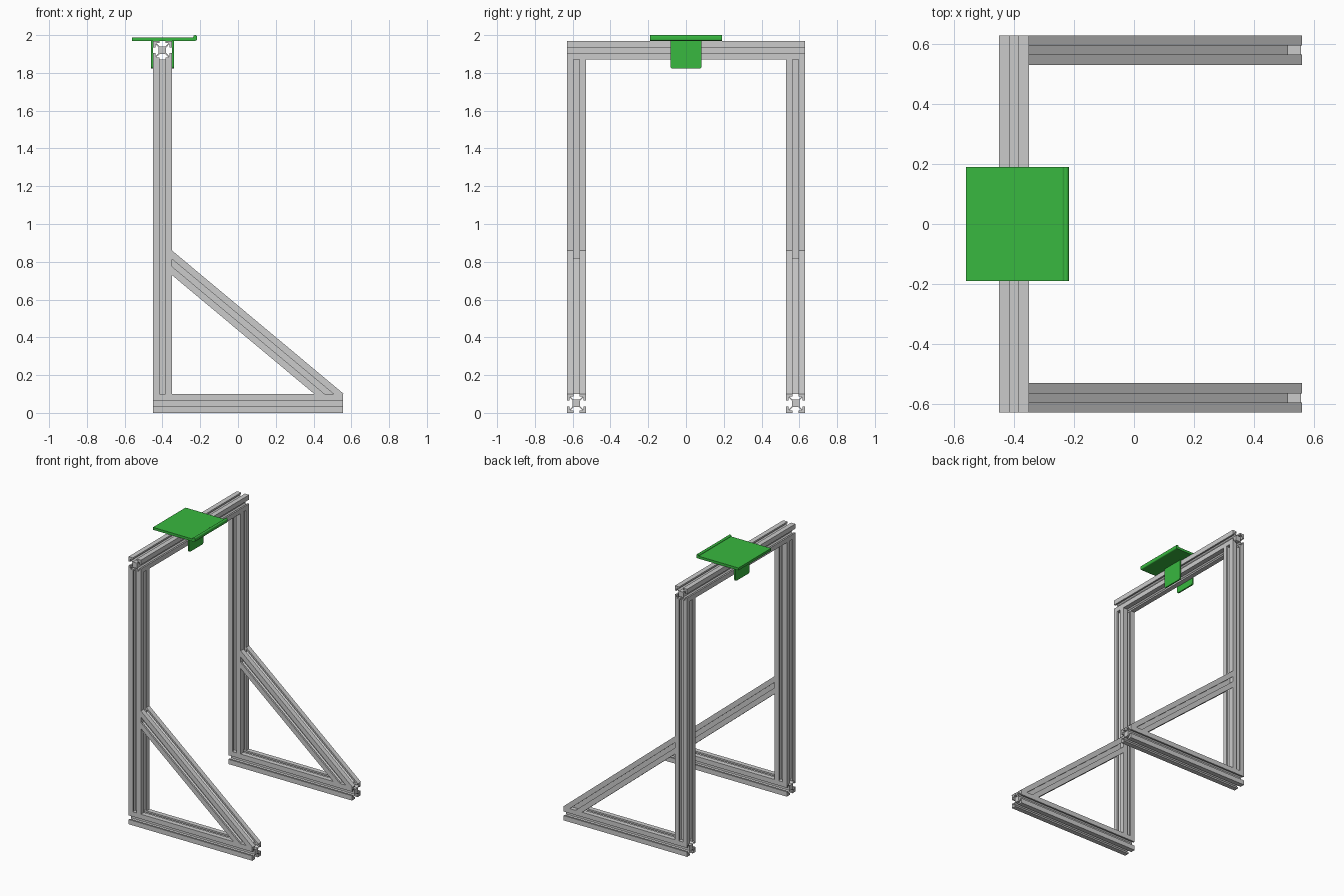
import bpy, bmesh, math
from mathutils import Vector

if "Cube" in bpy.data.objects:
    bpy.data.objects.remove(bpy.data.objects["Cube"])

green = bpy.data.materials.new("green")
green.diffuse_color = (0.04, 0.48, 0.05, 1)
green.use_nodes = True
green.node_tree.nodes["Principled BSDF"].inputs["Base Color"].default_value = green.diffuse_color


def prism(name, rings, mat=None):
    """Solid between two matching outlines."""
    bm = bmesh.new()
    a, b = [[bm.verts.new(p) for p in ring] for ring in rings]
    bm.faces.new(a)
    bm.faces.new(b[::-1])
    for i in range(len(a)):
        j = (i + 1) % len(a)
        bm.faces.new((a[i], b[i], b[j], a[j]))
    bmesh.ops.recalc_face_normals(bm, faces=bm.faces)
    me = bpy.data.meshes.new(name)
    bm.to_mesh(me)
    bm.free()
    ob = bpy.data.objects.new(name, me)
    bpy.context.collection.objects.link(ob)
    if mat:
        me.materials.append(mat)
    return ob


# Slotted rail cross-section: one side repeated four times
side = [(0.05, -0.05), (0.05, -0.015), (0.038, -0.015), (0.038, -0.031),
        (0.035, -0.031), (0.02, -0.015), (0.02, 0.015), (0.035, 0.031),
        (0.038, 0.031), (0.038, 0.015), (0.05, 0.015)]
profile = []
for k in range(4):
    c, s = round(math.cos(k * math.pi / 2)), round(math.sin(k * math.pi / 2))
    profile += [(c * u - s * v, s * u + c * v) for u, v in side]


def rail(name, start, end, n0=None, n1=None):
    """Rail from start to end; n0 and n1 are optional mitre plane normals."""
    p, q = Vector(start), Vector(end)
    d = (q - p).normalized()
    u = Vector((1, 0, 0)) if abs(d.y) > 0.9 else Vector((0, 1, 0))
    v = d.cross(u)
    rings = []
    for o, n in ((p, n0), (q, n1)):
        n = Vector(n) if n else d
        ring = []
        for a, b in profile:
            off = u * a + v * b
            ring.append(o + off - d * (off.dot(n) / d.dot(n)))
        rings.append(ring)
    return prism(name, rings)


# Frame
for label, y in (("front", -0.58), ("back", 0.58)):
    rail(label + "_foot", (-0.45, y, 0.05), (0.557, y, 0.05))
    rail(label + "_post", (-0.40, y, 0.10), (-0.40, y, 1.87))
    rail(label + "_brace", (-0.35, y, 0.795), (0.4825, y, 0.10), (1, 0, 0), (0, 0, 1))
rail("top_crossbar", (-0.40, -0.63, 1.92), (-0.40, 0.63, 1.92))


def arc(cx, cz, r, a0, a1, n=6):
    return [(cx + r * math.cos(math.radians(a0 + (a1 - a0) * i / n)),
             cz + r * math.sin(math.radians(a0 + (a1 - a0) * i / n))) for i in range(n + 1)]


# Shelf plate with a rounded raised lip along one edge
shelf = [(-0.56, 1.97)] + arc(-0.225, 1.978, 0.008, -90, 0) \
    + arc(-0.227, 1.99, 0.01, 0, 180, 10) + [(-0.24, 1.988), (-0.56, 1.988)]
prism("shelf_plate", [[(x, y, z) for x, z in shelf] for y in (-0.19, 0.19)], green)

# Clip tabs gripping the crossbar, lower corners rounded
tab = [(0.083, 1.972), (-0.083, 1.972)] + arc(-0.068, 1.837, 0.015, 180, 270) \
    + arc(0.068, 1.837, 0.015, 270, 360)
for label, x in (("left", -0.461), ("right", -0.35)):
    prism(label + "_clip_tab", [[(x + t, y, z) for y, z in tab] for t in (0, 0.011)], green)

for ob in bpy.data.objects:
    ob.select_set(ob.name.startswith("shelf") or "clip" in ob.name)
bpy.context.view_layer.objects.active = bpy.data.objects["shelf_plate"]
bpy.ops.object.shade_smooth_by_angle()
